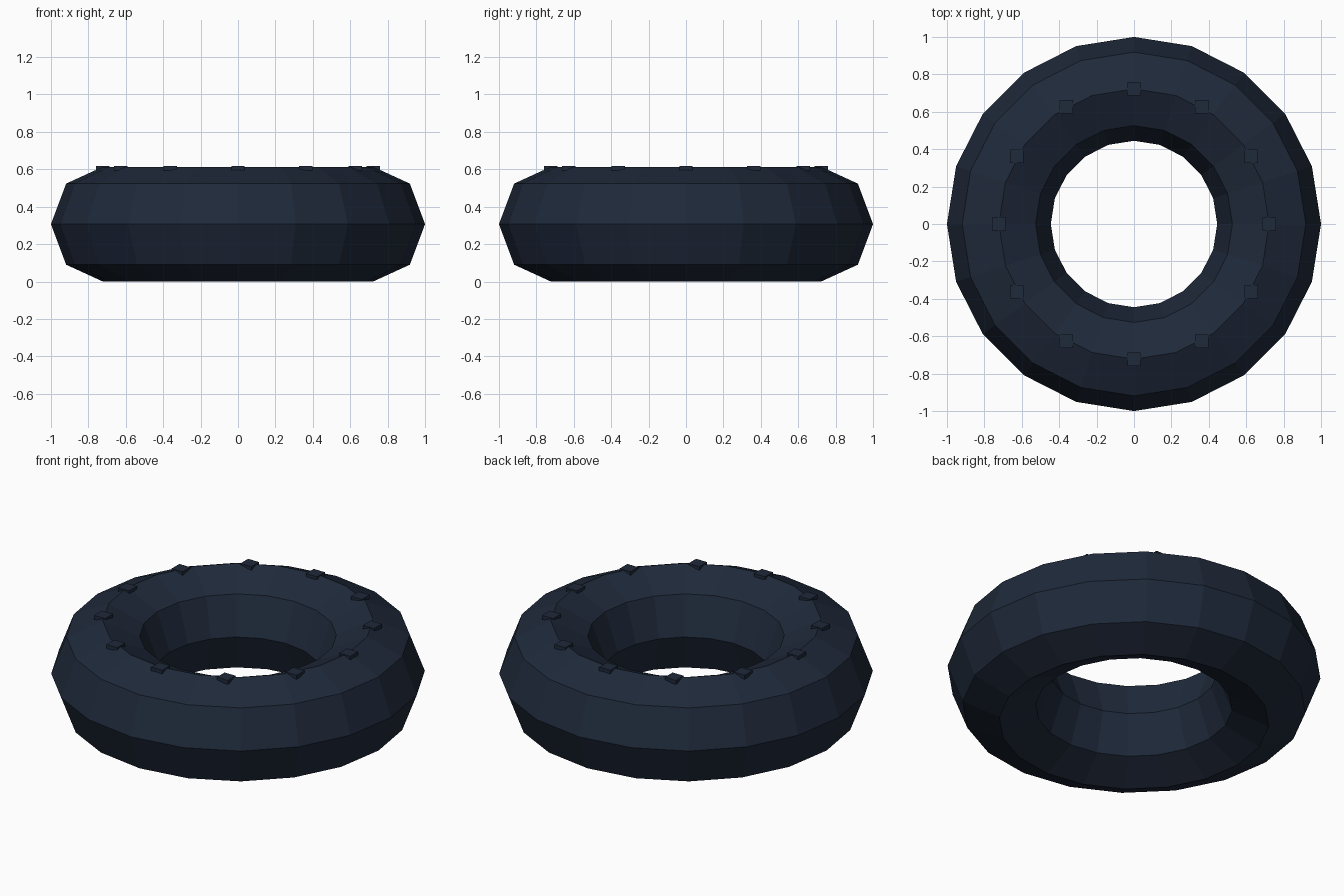
import bpy
import math

cube = bpy.data.objects.get("Cube")
if cube:
    bpy.data.objects.remove(cube, do_unlink=True)

RING_SIDES, TUBE_SIDES, LUGS = 20, 8, 12
RING_R, TUBE_R, HALF_H = 0.7225, 0.2775, 0.3067
LUG_SIZE, LUG_TOP, LUG_DEPTH = 0.072, 0.617, 0.024

# One dark rubber colour
rubber = bpy.data.materials.new("dark_slate_rubber")
rubber.use_nodes = True
color = (0.0135, 0.0222, 0.0423, 1)
rubber.diffuse_color = color
rubber.node_tree.nodes["Principled BSDF"].inputs["Base Color"].default_value = color


def finish(name):
    obj = bpy.context.object
    obj.name = name
    obj.data.name = name
    obj.data.materials.clear()
    obj.data.materials.append(rubber)
    bpy.ops.object.shade_flat()
    return obj


# Faceted ring, slightly taller than its tube is wide
bpy.ops.mesh.primitive_torus_add(
    major_segments=RING_SIDES, minor_segments=TUBE_SIDES,
    major_radius=RING_R, minor_radius=TUBE_R, location=(0, 0, HALF_H))
ring = finish("tyre_ring")
for v in ring.data.vertices:
    v.co.z *= HALF_H / TUBE_R

# Small square lugs around the upper crest, all aligned to the axes
for i in range(LUGS):
    a = math.tau * i / LUGS
    bpy.ops.mesh.primitive_cube_add(
        size=1, location=(RING_R * math.cos(a), RING_R * math.sin(a),
                          LUG_TOP - LUG_DEPTH / 2))
    lug = finish(f"tread_lug_{i + 1}")
    lug.scale = (LUG_SIZE, LUG_SIZE, LUG_DEPTH)
